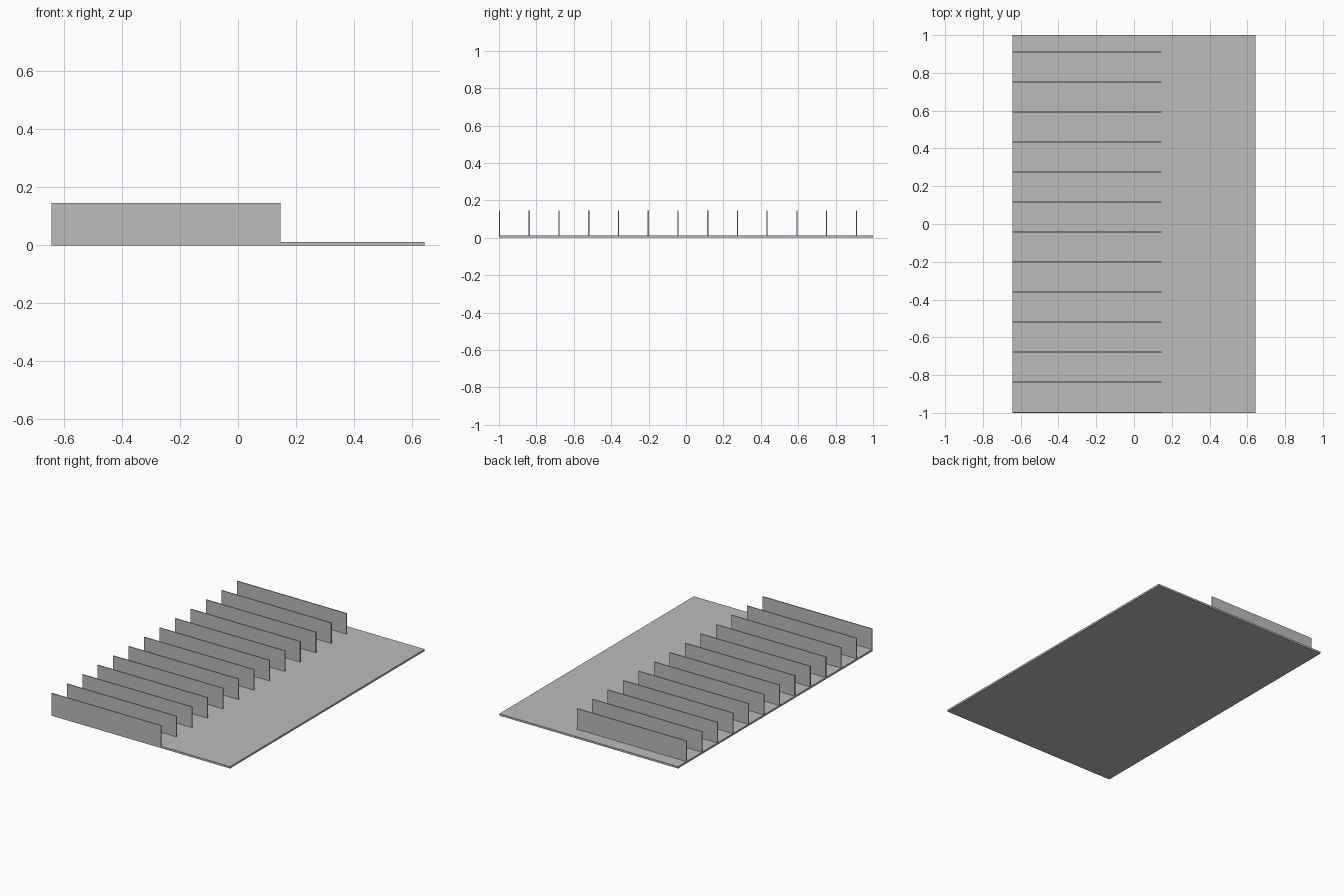
import bpy

# Remove the default cube
cube = bpy.data.objects.get("Cube")
if cube:
    bpy.data.objects.remove(cube, do_unlink=True)

# Single grey material
GREY = (0.5, 0.5, 0.5, 1)
grey = bpy.data.materials.new("plain_grey")
grey.use_nodes = True
grey.diffuse_color = GREY
grey.node_tree.nodes["Principled BSDF"].inputs["Base Color"].default_value = GREY


def box(name, low, high):
    """Box spanning two opposite corners."""
    bpy.ops.mesh.primitive_cube_add(size=1)
    obj = bpy.context.object
    obj.name = name
    obj.location = [(a + b) / 2 for a, b in zip(low, high)]
    obj.scale = [b - a for a, b in zip(low, high)]
    bpy.ops.object.transform_apply(location=True, scale=True)
    obj.data.materials.append(grey)
    return obj


HALF_WIDTH, BASE_TOP = 0.643, 0.012
FIN_END, FIN_TOP, FIN_THICK = 0.146, 0.146, 0.006
FIN_COUNT, FIN_PITCH = 13, 0.159

# Thin base plate
box("base_plate", (-HALF_WIDTH, -1, 0), (HALF_WIDTH, 1, BASE_TOP))

# Row of upright dividers, starting flush with the front edge
for i in range(FIN_COUNT):
    y = -1 + i * FIN_PITCH
    box(f"divider_{i + 1}", (-HALF_WIDTH, y, BASE_TOP),
        (FIN_END, y + FIN_THICK, FIN_TOP))
